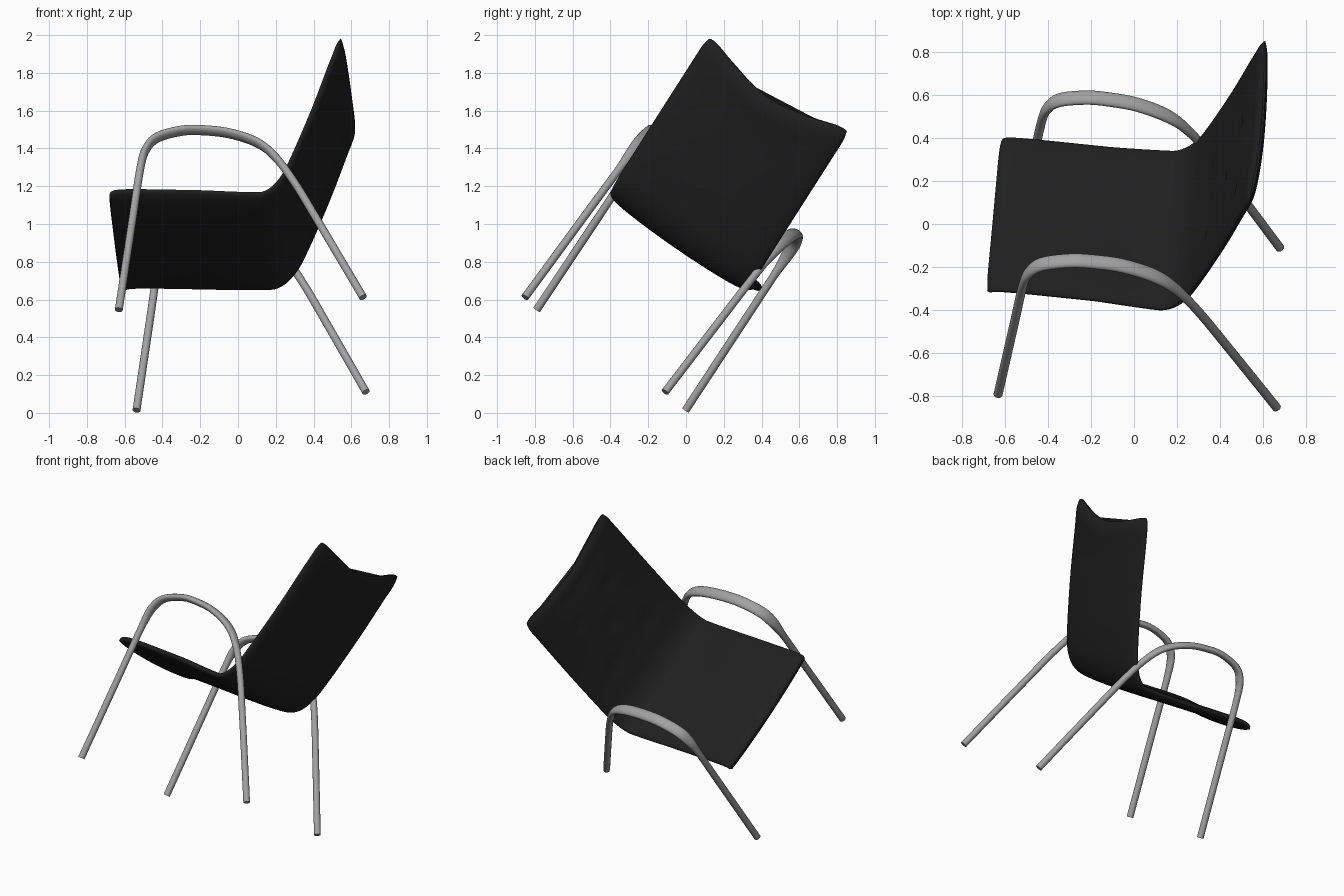
import bpy, bmesh, math
from mathutils import Vector

cube = bpy.data.objects.get("Cube")
if cube:
    bpy.data.objects.remove(cube)

# The chair lies tilted: local axes (back, across, up) mapped to the world
YAW = 0.075
MID = -0.52


def to_world(a, across, h):
    side = MID + across
    x = a + YAW * side
    l = side - YAW * a
    return Vector((x, 0.83 * l + 0.56 * h, 0.83 * h - 0.56 * l))


def material(name, rgb, rough):
    m = bpy.data.materials.new(name)
    m.use_nodes = True
    m.diffuse_color = (*rgb, 1)
    bsdf = m.node_tree.nodes["Principled BSDF"]
    bsdf.inputs["Base Color"].default_value = (*rgb, 1)
    bsdf.inputs["Roughness"].default_value = rough
    return m


def smooth_path(pts, steps):
    """Catmull-Rom curve through 2D points."""
    p = [Vector(q) for q in pts]
    p = [2 * p[0] - p[1]] + p + [2 * p[-1] - p[-2]]
    out = []
    for i in range(1, len(p) - 2):
        p0, p1, p2, p3 = p[i - 1:i + 3]
        for k in range(steps):
            t = k / steps
            out.append(0.5 * (2 * p1 + (p2 - p0) * t + (2 * p0 - 5 * p1 + 4 * p2 - p3) * t * t
                              + (3 * p1 - p0 - 3 * p2 + p3) * t ** 3))
    return out + [p[-2]]


def sweep(name, path, sides, power, shape, mat):
    """Sweep a rounded section; shape(f, t, front, p) gives half width, half thickness, centre, shift."""
    bm = bmesh.new()
    rings = []
    for i, p in enumerate(path):
        tangent = (path[min(i + 1, len(path) - 1)] - path[max(i - 1, 0)]).normalized()
        normal = Vector((-tangent.y, tangent.x))
        ring = []
        for k in range(sides):
            ang = 2 * math.pi * k / sides
            t = math.cos(ang)
            n = math.copysign(math.sqrt(max(0, 1 - abs(t) ** power)), math.sin(ang))
            w, th, centre, shift = shape(i / (len(path) - 1), t, n > 0, p)
            q = p + normal * n * th + shift
            ring.append(bm.verts.new(to_world(q.x, centre + t * w, q.y)))
        rings.append(ring)
    for r0, r1 in zip(rings, rings[1:]):
        for k in range(sides):
            j = (k + 1) % sides
            bm.faces.new((r0[k], r0[j], r1[j], r1[k]))
    bm.faces.new(rings[0][::-1])
    bm.faces.new(rings[-1])
    bmesh.ops.recalc_face_normals(bm, faces=bm.faces)
    me = bpy.data.meshes.new(name)
    bm.to_mesh(me)
    bm.free()
    me.materials.append(mat)
    ob = bpy.data.objects.new(name, me)
    bpy.context.collection.objects.link(ob)
    bpy.context.view_layer.objects.active = ob
    for o in bpy.context.selected_objects:
        o.select_set(False)
    ob.select_set(True)
    bpy.ops.object.shade_smooth_by_angle(angle=math.radians(50))
    return ob


black = material("black upholstery", (0.014, 0.014, 0.014), 0.6)
grey = material("grey metal", (0.36, 0.36, 0.36), 0.5)

# Padded seat and backrest in one bent shell
seat_path = smooth_path([(-.61, .765), (-.54, .786), (-.2, .765), (.12, .74), (.22, .747),
                         (.295, .82), (.357, .95), (.477, 1.28), (.567, 1.57), (.615, 1.735)], 8)
DENTS = [(1.02, -.4), (1.02, .4), (1.22, 0), (1.42, -.4), (1.42, .4)]


def seat_shape(f, t, front, p):
    rise = min(1, max(0, (p.y - .75) / .9)) if p.x > .2 else 0
    seat = min(1, max(0, (.3 - p.x) / .4))
    bow = 1 - t * t
    tip = 1 - min(1, min(f, 1 - f) / .05)
    thick = .027 * math.sqrt(max(.04, 1 - tip ** 2))
    # Backrest is hollow across, with a sagging top edge and rounded corners
    shift = Vector((.018 * bow * min(1, rise * 3),
                    -.02 * bow - .09 * (1 - abs(t) ** 1.6) * rise ** 4
                    - .015 * t * seat - .025 * abs(t) ** 12 * rise ** 8))
    if front and p.x > .25:
        d = sum(math.exp(-((p.y - h) / .035) ** 2 - ((t - c) / .08) ** 2) for h, c in DENTS)
        shift += Vector((.014 * d, -.004 * d))
    return .45 - .01 * seat - .012 * tip ** 2, thick, 0, shift


sweep("seat_shell", seat_path, 56, 10, seat_shape, black)

# Arched side frames: round legs flowing into flattened armrests
ARCH = [(-.556, .01), (-.486, .564), (-.44, .923), (-.406, 1.042), (-.346, 1.106), (-.226, 1.141),
        (-.126, 1.142), (.024, 1.117), (.174, 1.049), (.274, .948), (.378, .774), (.5, .525),
        (.62, .275), (.737, .03)]
# Side, front scale, rear scale, height scale, sideways offset
FRAMES = {"right": (-1, 1, 1, 1, 0), "left": (1, .96, .93, .972, -.01)}
for label, (side, fore, aft, tall, offset) in FRAMES.items():
    def tube_shape(f, t, front, p, side=side, offset=offset):
        flat = min(1, max(0, (p.y - .85) / .22))
        flat = flat * flat * (3 - 2 * flat)
        across = side * (.467 - .025 * p.x) + offset - .032 * max(0, p.x)
        return .021 + .016 * flat, .021, across, Vector((0, 0))

    path = smooth_path([(a * (fore if a < 0 else aft), h * tall) for a, h in ARCH], 6)
    sweep(label + "_arm_and_legs", path, 16, 2, tube_shape, grey)
